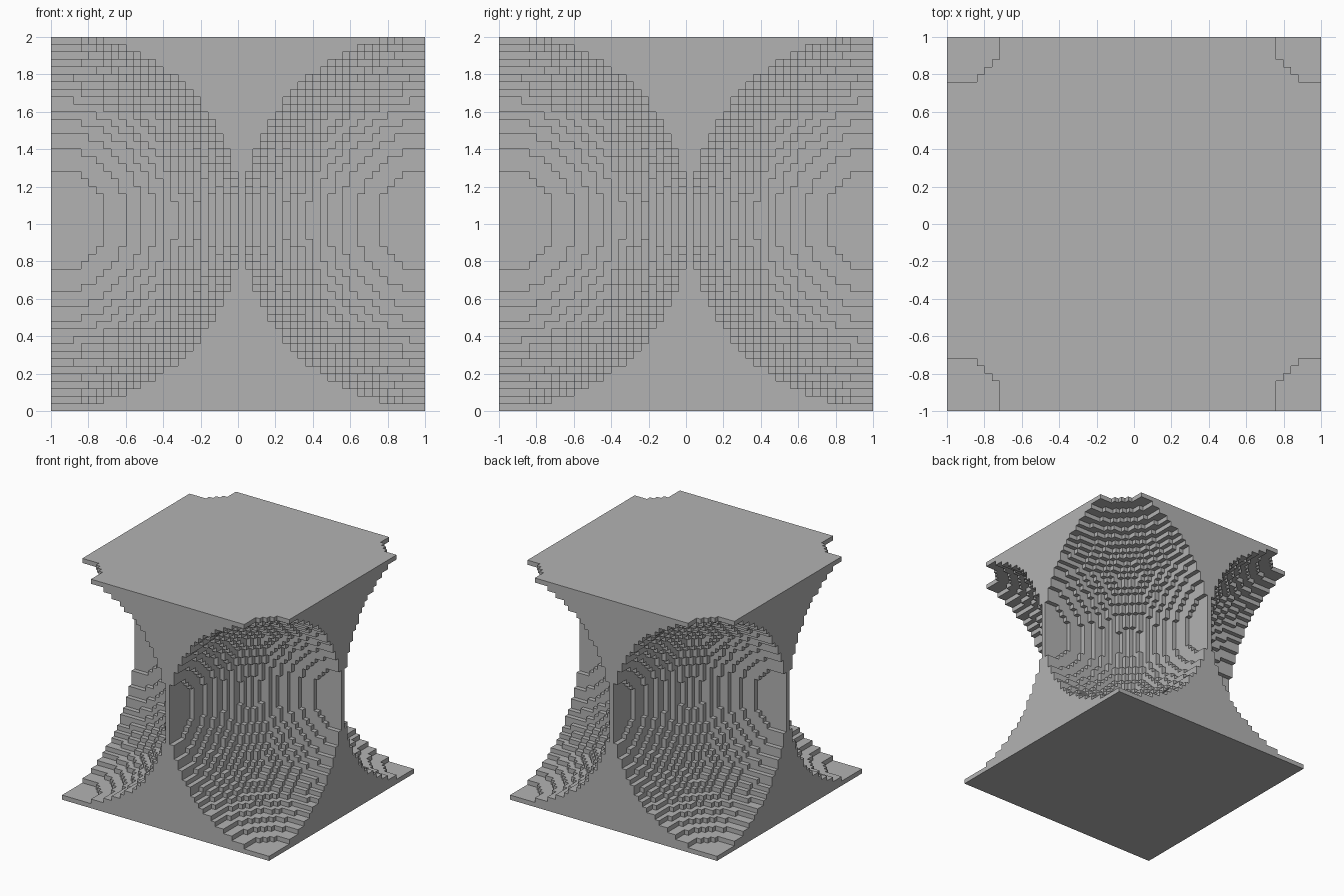
import bpy
import bmesh
import math
from itertools import product
from mathutils import Vector

if "Cube" in bpy.data.objects:
    bpy.data.objects.remove(bpy.data.objects["Cube"], do_unlink=True)

N = 50             # cells along each side
CELL = 2 / N
R = N // 2         # radius of the scooped spheres, in cells


def solid(i, j, k):
    """A cell is kept if it is in the block and outside all four corner spheres."""
    if not all(0 <= c < N for c in (i, j, k)):
        return False
    return all((i - a) ** 2 + (j - b) ** 2 + (k - R) ** 2 >= R * R
               for a, b in product((0, N), repeat=2))


filled = {c for c in product(range(N), repeat=3) if solid(*c)}

# Stepped skin: one square wherever a kept cell meets empty space
bm = bmesh.new()
corners = {}


def corner(p):
    if p not in corners:
        corners[p] = bm.verts.new(Vector(p) * CELL - Vector((1, 1, 0)))
    return corners[p]


for cell in filled:
    for axis, side in product(range(3), (0, 1)):
        beyond = list(cell)
        beyond[axis] += 2 * side - 1
        if tuple(beyond) in filled:
            continue
        u, v = (axis + 1) % 3, (axis + 2) % 3
        loop = []
        for du, dv in ((0, 0), (1, 0), (1, 1), (0, 1)):
            p = list(cell)
            p[axis] += side
            p[u] += du
            p[v] += dv
            loop.append(corner(tuple(p)))
        bm.faces.new(loop if side else loop[::-1])

# Merge the squares into flat terraces
bmesh.ops.dissolve_limit(bm, angle_limit=math.radians(1),
                         verts=bm.verts[:], edges=bm.edges[:])

mesh = bpy.data.meshes.new("scooped_block")
bm.to_mesh(mesh)
bm.free()
block = bpy.data.objects.new("scooped_block", mesh)
bpy.context.collection.objects.link(block)

# Plain grey
grey = bpy.data.materials.new("grey")
grey.use_nodes = True
colour = (0.45, 0.45, 0.45, 1)
grey.diffuse_color = colour
grey.node_tree.nodes["Principled BSDF"].inputs["Base Color"].default_value = colour
mesh.materials.append(grey)
